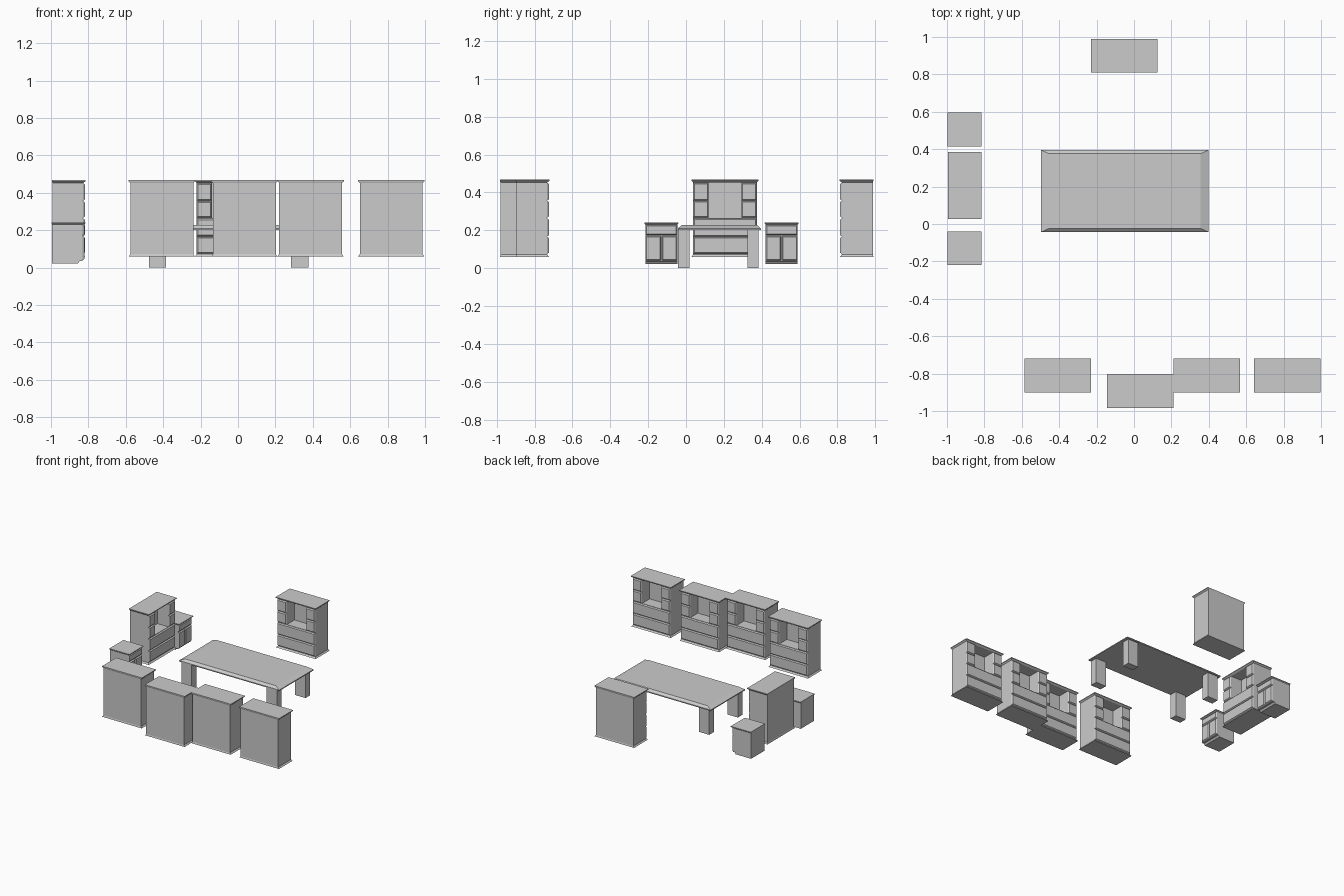
import bpy, bmesh
from math import radians

if "Cube" in bpy.data.objects:
    bpy.data.objects.remove(bpy.data.objects["Cube"])


def block(bm, x0, x1, y0, y1, z0, z1):
    frustum(bm, (x0, x1, y0, y1, z0), (x0, x1, y0, y1, z1))


def frustum(bm, low, high):
    """Solid between two level rectangles (x0, x1, y0, y1, z)."""
    rings = []
    for x0, x1, y0, y1, z in (low, high):
        rings.append([bm.verts.new(p) for p in
                      ((x0, y0, z), (x1, y0, z), (x1, y1, z), (x0, y1, z))])
    a, b = rings
    bm.faces.new(a[::-1])
    bm.faces.new(b)
    for i in range(4):
        j = (i + 1) % 4
        bm.faces.new((a[i], a[j], b[j], b[i]))


def panel(bm, x0, x1, z0, z1, y, out=0.009, c=0.006):
    """Raised drawer or door front with a chamfered rim, facing -y."""
    back = [bm.verts.new(p) for p in
            ((x0, y, z0), (x1, y, z0), (x1, y, z1), (x0, y, z1))]
    face = [bm.verts.new(p) for p in
            ((x0 + c, y - out, z0 + c), (x1 - c, y - out, z0 + c),
             (x1 - c, y - out, z1 - c), (x0 + c, y - out, z1 - c))]
    bm.faces.new(face)
    for i in range(4):
        j = (i + 1) % 4
        bm.faces.new((back[i], back[j], face[j], face[i]))


def finish(bm, name, loc=(0, 0, 0), turn=0):
    mesh = bpy.data.meshes.new(name)
    bm.to_mesh(mesh)
    bm.free()
    ob = bpy.data.objects.new(name, mesh)
    ob.location = loc
    ob.rotation_euler.z = radians(turn)
    bpy.context.collection.objects.link(ob)
    return ob


def cupboard(name, x, y, turn):
    bm = bmesh.new()
    w, f, b, a = 0.168, -0.077, 0.087, 0.087
    # carcass around an open alcove
    block(bm, -w, w, f, b, 0.072, 0.265)
    block(bm, -w, -a, f, b, 0.265, 0.455)
    block(bm, a, w, f, b, 0.265, 0.455)
    block(bm, -a, a, 0.02, b, 0.265, 0.455)
    # flared plinth and cornice
    frustum(bm, (-0.177, 0.177, -0.087, 0.09, 0.06), (-w, w, f, b, 0.072))
    frustum(bm, (-w, w, f, b, 0.453), (-0.178, 0.178, -0.09, 0.09, 0.462))
    block(bm, -0.178, 0.178, -0.09, 0.09, 0.462, 0.468)
    # two wide drawers, two small fronts each side of the alcove
    for z0, z1 in ((0.076, 0.165), (0.168, 0.262)):
        panel(bm, -w, w, z0, z1, f)
    for z0, z1 in ((0.267, 0.355), (0.358, 0.451)):
        panel(bm, -w, -a, z0, z1, f)
        panel(bm, a, w, z0, z1, f)
    finish(bm, name, (x, y, 0), turn)


def side_cabinet(name, x, y):
    bm = bmesh.new()
    w, f, b = 0.084, -0.075, 0.088
    block(bm, -w, w, f, b, 0.036, 0.232)
    # toe recess and top board
    frustum(bm, (-w, w, -0.05, b, 0.023), (-w, w, -0.06, b, 0.036))
    frustum(bm, (-w, w, f, b, 0.23), (-0.09, 0.09, -0.09, 0.09, 0.236))
    block(bm, -0.09, 0.09, -0.09, 0.09, 0.236, 0.241)
    # drawer over a pair of doors
    panel(bm, -w, w, 0.175, 0.228, f)
    panel(bm, -w, -0.002, 0.04, 0.17, f)
    panel(bm, 0.002, w, 0.04, 0.17, f)
    finish(bm, name, (x, y, 0), 90)


# Storage around the table
cupboard("rear_cupboard", -0.053, 0.90, 0)
cupboard("left_cupboard", -0.905, 0.206, 90)
for i, (x, y) in enumerate(((-0.407, -0.81), (0.034, -0.893),
                            (0.388, -0.81), (0.819, -0.81))):
    cupboard(f"front_cupboard_{i + 1}", x, y, 180)
side_cabinet("side_cabinet_far", -0.906, 0.505)
side_cabinet("side_cabinet_near", -0.906, -0.13)

# Table top with bevelled edge
bm = bmesh.new()
block(bm, -0.497, 0.398, -0.043, 0.395, 0.202, 0.21)
frustum(bm, (-0.497, 0.398, -0.043, 0.395, 0.21),
        (-0.455, 0.356, -0.024, 0.376, 0.227))
finish(bm, "table_top")

# Table legs
for x in (-0.43, 0.33):
    for y in (-0.012, 0.354):
        bm = bmesh.new()
        block(bm, x - 0.046, x + 0.046, y - 0.03, y + 0.03, 0, 0.205)
        finish(bm, "table_leg")
